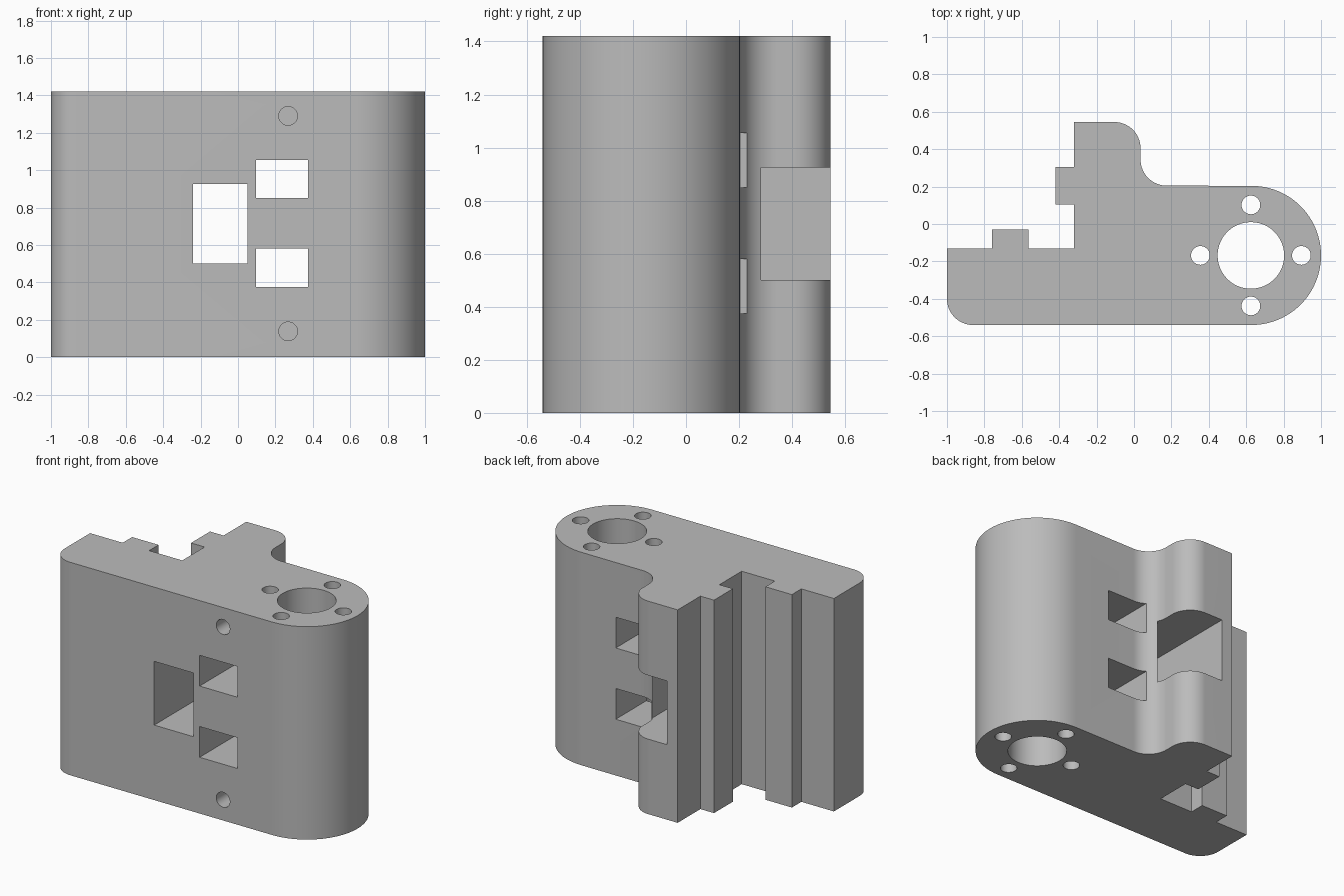
import bpy, bmesh
from math import cos, sin, pi, radians
from mathutils import Matrix

cube = bpy.data.objects.get("Cube")
if cube:
    bpy.data.objects.remove(cube, do_unlink=True)

HEIGHT = 1.42
FRONT, BACK = -0.54, 0.545

grey = bpy.data.materials.new("plain grey")
grey.use_nodes = True
colour = (0.5, 0.5, 0.5, 1)
grey.diffuse_color = colour
grey.node_tree.nodes["Principled BSDF"].inputs["Base Color"].default_value = colour


def arc(cx, cy, r, start, end, n=20):
    angles = [radians(start + (end - start) * i / n) for i in range(n + 1)]
    return [(cx + r * cos(a), cy + r * sin(a)) for a in angles]


def prism(name, points, z0, z1):
    """Extrude a closed outline upwards."""
    bm = bmesh.new()
    base = bm.faces.new([bm.verts.new((x, y, z0)) for x, y in points])
    top = bmesh.ops.extrude_face_region(bm, geom=[base])["geom"]
    bmesh.ops.translate(bm, vec=(0, 0, z1 - z0),
                        verts=[v for v in top if isinstance(v, bmesh.types.BMVert)])
    bmesh.ops.recalc_face_normals(bm, faces=bm.faces)
    mesh = bpy.data.meshes.new(name)
    bm.to_mesh(mesh)
    bm.free()
    mesh.materials.append(grey)
    obj = bpy.data.objects.new(name, mesh)
    bpy.context.collection.objects.link(obj)
    return obj


def cut(target, cutter):
    """Subtract the cutter and discard it."""
    mod = target.modifiers.new("cut", 'BOOLEAN')
    mod.operation = 'DIFFERENCE'
    mod.solver = 'EXACT'
    mod.object = cutter
    bpy.context.view_layer.objects.active = target
    bpy.ops.object.modifier_apply(modifier=mod.name)
    bpy.data.objects.remove(cutter, do_unlink=True)


# Main body: stepped rail seat, rounded rear rib and round bearing end
outline = [(-1, -0.13), (-0.76, -0.13), (-0.76, -0.03), (-0.565, -0.03),
           (-0.565, -0.13), (-0.32, -0.13), (-0.32, 0.105), (-0.42, 0.105),
           (-0.42, 0.305), (-0.32, 0.305), (-0.32, BACK)]
outline += arc(-0.105, BACK - 0.14, 0.14, 90, 0)
outline += arc(0.175, 0.345, 0.14, 180, 270)
outline += arc(0.628, -0.168, 0.372, 90, -90, 48)
outline += arc(-0.86, FRONT + 0.14, 0.14, 270, 180)
body = prism("bracket_body", outline, 0, HEIGHT)

# Vertical bore and its four screw holes
bore_x, bore_y, pitch = 0.625, -0.168, 0.27
holes = [(bore_x, bore_y, 0.178)]
holes += [(bore_x + pitch * cos(k * pi / 2), bore_y + pitch * sin(k * pi / 2), 0.05)
          for k in range(4)]
for x, y, r in holes:
    cut(body, prism("hole_cutter", arc(x, y, r, 0, 354, 59), -0.1, HEIGHT + 0.1))

# Rectangular windows running from front to back
for x0, x1, z0, z1 in [(-0.24, 0.05, 0.5, 0.925),
                       (0.095, 0.375, 0.375, 0.58),
                       (0.095, 0.375, 0.85, 1.055)]:
    cut(body, prism("window_cutter", [(x0, -1), (x1, -1), (x1, 1), (x0, 1)], z0, z1))

# Blind round holes in the front face
for z in (0.138, 1.29):
    cutter = prism("blind_hole_cutter", arc(0, 0, 0.05, 0, 352.5, 47), -0.1, 0.3)
    cutter.data.transform(Matrix.Translation((0.268, FRONT, z))
                          @ Matrix.Rotation(-pi / 2, 4, 'X'))
    cut(body, cutter)

# Smooth rounds with crisp edges
bpy.ops.object.select_all(action='DESELECT')
body.select_set(True)
bpy.context.view_layer.objects.active = body
bpy.ops.object.shade_smooth_by_angle(angle=radians(30))
